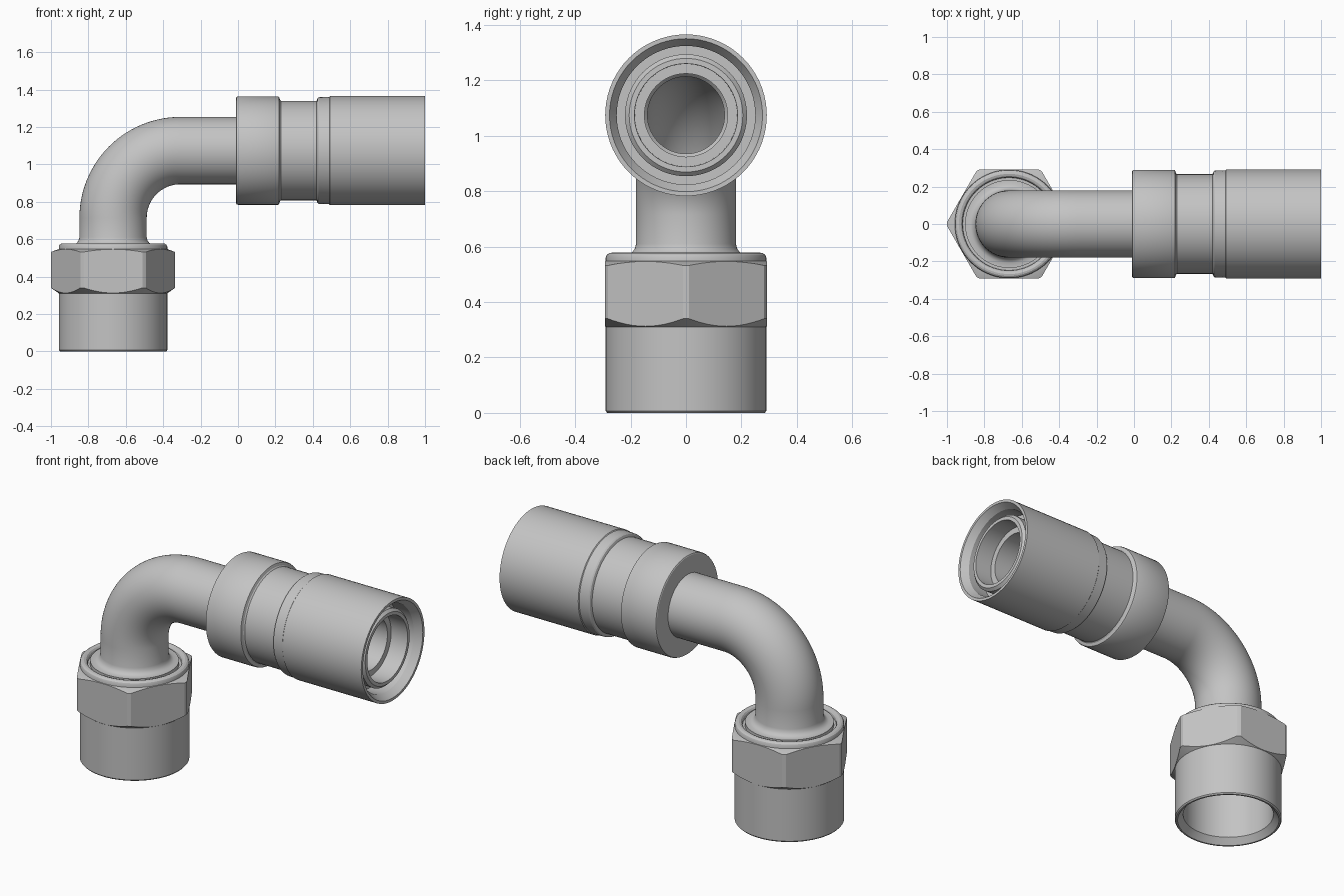
import bpy, bmesh, math
from mathutils import Vector

if "Cube" in bpy.data.objects:
    bpy.data.objects.remove(bpy.data.objects["Cube"])

SEG = 72
NUT_X, AXIS_Z, BEND = -0.668, 1.074, 0.36
BEND_X, BEND_Z = NUT_X + BEND, AXIS_Z - BEND     # centre of the elbow bend
ARC = BEND * math.pi / 2

steel = bpy.data.materials.new("steel grey")
steel.diffuse_color = (0.55, 0.55, 0.55, 1)
steel.use_nodes = True
steel.node_tree.nodes["Principled BSDF"].inputs["Base Color"].default_value = steel.diffuse_color


def add_object(name, bm):
    bmesh.ops.recalc_face_normals(bm, faces=bm.faces)
    mesh = bpy.data.meshes.new(name)
    bm.to_mesh(mesh)
    bm.free()
    mesh.materials.append(steel)
    mesh.shade_smooth()
    mesh.set_sharp_from_angle(angle=math.radians(30))
    ob = bpy.data.objects.new(name, mesh)
    bpy.context.collection.objects.link(ob)
    return ob


def upright(s):
    return Vector((NUT_X, 0, s)), Vector((1, 0, 0))


def sideways(s):
    return Vector((s, 0, AXIS_Z)), Vector((0, 0, 1))


def along_elbow(s):
    """Centre and in-plane normal at height / arc length s of the elbow."""
    if s <= BEND_Z:
        return upright(s)
    if s >= BEND_Z + ARC:
        return Vector((BEND_X + s - BEND_Z - ARC, 0, AXIS_Z)), Vector((0, 0, -1))
    a = (s - BEND_Z) / BEND
    n = Vector((math.cos(a), 0, -math.sin(a)))
    return Vector((BEND_X, 0, BEND_Z)) - n * BEND, n


def turned(name, profile, place):
    """Sweep a closed (station, radius) profile around an axis."""
    bm = bmesh.new()
    rings = []
    for s, r in profile:
        c, n = place(s)
        rings.append([bm.verts.new(c + n * r * math.cos(t) + Vector((0, r * math.sin(t), 0)))
                      for t in (2 * math.pi * i / SEG for i in range(SEG))])
    for k, a in enumerate(rings):
        b = rings[(k + 1) % len(rings)]
        for i in range(SEG):
            j = (i + 1) % SEG
            bm.faces.new((a[i], a[j], b[j], b[i]))
    return add_object(name, bm)


# Elbow tube: flared foot, outer wall, then back along the bore
bend = [BEND_Z + ARC * i / 28 for i in range(29)]
end = BEND_Z + ARC + (0.05 - BEND_X)
outer = [(0.45, 0.235), (0.572, 0.235), (0.572, 0.208), (0.58, 0.194), (0.592, 0.185), (0.61, 0.18)]
outer += [(s, 0.18) for s in bend] + [(end, 0.18)]
inner = [(end, 0.14)] + [(s, 0.14) for s in reversed(bend)] + [(0.45, 0.14)]
turned("elbow_tube", outer + inner, along_elbow)

# Swivel sleeve with open lower end and rounded top lip
turned("swivel_sleeve", [
    (0.0, 0.275), (0.0, 0.284), (0.007, 0.29), (0.54, 0.29), (0.56, 0.29),
    (0.57, 0.286), (0.576, 0.278), (0.578, 0.268), (0.574, 0.256), (0.566, 0.25),
    (0.55, 0.248), (0.55, 0.2), (0.46, 0.138), (0.42, 0.138), (0.34, 0.245), (0.035, 0.245)], upright)

# Hexagon nut: prism trimmed by a chamfered ring, with a small round pin hole
bm = bmesh.new()
bmesh.ops.create_cone(bm, cap_ends=True, segments=6, radius1=0.2925 / math.cos(math.pi / 6),
                      radius2=0.2925 / math.cos(math.pi / 6), depth=0.26)
# place a corner on the x axis
corner = max(bm.verts, key=lambda v: v.co.x).co
if abs(corner.y) > 0.01:
    for v in bm.verts:
        v.co = Vector((v.co.y, -v.co.x, v.co.z))
bmesh.ops.translate(bm, verts=bm.verts, vec=(NUT_X, 0, 0.43))
nut = add_object("hex_nut", bm)

ring = turned("nut_trimmer", [
    (0.308, 0.27), (0.308, 0.286), (0.34, 0.332), (0.532, 0.332),
    (0.549, 0.286), (0.549, 0.27)], upright)

bm = bmesh.new()
bmesh.ops.create_cone(bm, cap_ends=True, segments=24, radius1=0.028, radius2=0.028, depth=0.1)
for v in bm.verts:
    v.co = Vector((v.co.x + NUT_X - 0.085, v.co.z + 0.293, v.co.y + 0.43))
pin = add_object("pin_hole_cutter", bm)

for cutter, op in ((ring, 'INTERSECT'), (pin, 'DIFFERENCE')):
    mod = nut.modifiers.new(op.lower(), 'BOOLEAN')
    mod.object, mod.operation, mod.solver = cutter, op, 'EXACT'
# the sleeve behind the hole gets the same bore
sleeve = bpy.data.objects["swivel_sleeve"]
mod = sleeve.modifiers.new("pin_hole", 'BOOLEAN')
mod.object, mod.operation, mod.solver = pin, 'DIFFERENCE', 'EXACT'

bpy.context.view_layer.update()
graph = bpy.context.evaluated_depsgraph_get()
baked = [(ob, bpy.data.meshes.new_from_object(ob.evaluated_get(graph))) for ob in (nut, sleeve)]
for ob, mesh in baked:
    ob.modifiers.clear()
    ob.data = mesh
    mesh.shade_smooth()
    mesh.set_sharp_from_angle(angle=math.radians(25))
for cutter in (ring, pin):
    bpy.data.objects.remove(cutter)

# Crimped hose ferrule: collar, neck, shoulder, long shell with open mouth
turned("hose_ferrule", [
    (-0.01, 0.15), (-0.01, 0.282), (-0.007, 0.287), (0.0, 0.29), (0.212, 0.29),
    (0.219, 0.287), (0.222, 0.28), (0.224, 0.272), (0.23, 0.266), (0.42, 0.266),
    (0.425, 0.28), (0.432, 0.285), (0.488, 0.287), (0.492, 0.2915), (1.0, 0.2915),
    (1.0, 0.276), (0.96, 0.25), (0.86, 0.25), (0.86, 0.15)], sideways)

# Inner hose tail with a wide mouth narrowing to the bore
turned("hose_tail", [
    (0.0, 0.139), (0.0, 0.2), (0.95, 0.22), (0.965, 0.205), (0.965, 0.186),
    (0.6, 0.182), (0.55, 0.139)], sideways)
